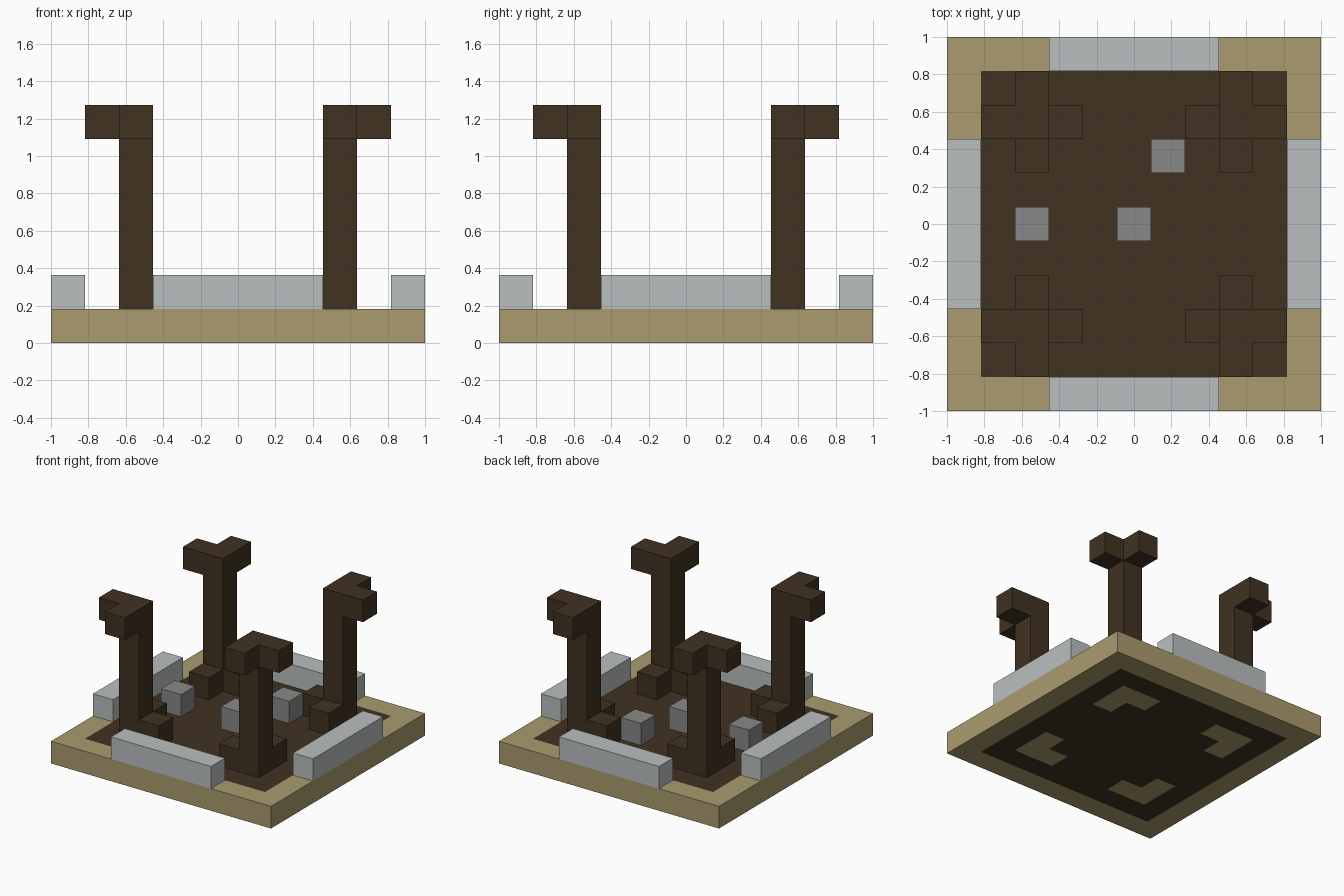
import bpy, bmesh
from mathutils import Vector, Matrix

if "Cube" in bpy.data.objects:
    bpy.data.objects.remove(bpy.data.objects["Cube"], do_unlink=True)

N = 11          # blocks along each side
U = 2 / N       # size of one block


def material(name, srgb):
    colour = [((c / 255 + 0.055) / 1.055) ** 2.4 for c in srgb] + [1.0]
    mat = bpy.data.materials.new(name)
    mat.use_nodes = True
    mat.diffuse_color = colour
    mat.node_tree.nodes["Principled BSDF"].inputs["Base Color"].default_value = colour
    return mat


SAND = material("sand", (170, 156, 110))
WOOD = material("dark wood", (64, 50, 33))
STONE = material("grey stone", (136, 136, 136))
PALE = material("pale stone", (186, 191, 191))


def finish(name, bm, *mats):
    bmesh.ops.recalc_face_normals(bm, faces=bm.faces)
    mesh = bpy.data.meshes.new(name)
    bm.to_mesh(mesh)
    bm.free()
    for mat in mats:
        mesh.materials.append(mat)
    obj = bpy.data.objects.new(name, mesh)
    bpy.context.collection.objects.link(obj)
    return obj


def box(bm, centre, size):
    """Add a box measured in blocks; z is the height of its bottom."""
    x, y, z = centre
    place = Matrix.Translation(Vector((x, y, z + size[2] / 2)) * U)
    bmesh.ops.create_cube(bm, size=U, matrix=place @ Matrix.Diagonal((*size, 1)))


def push(bm, faces, offset):
    """Extrude each face on its own and move it by an offset in blocks."""
    for f in bmesh.ops.extrude_discrete_faces(bm, faces=faces)["faces"]:
        bmesh.ops.translate(bm, verts=f.verts, vec=Vector(offset) * U)


def find_face(bm, direction, centre):
    target = (Vector(centre) + Vector(direction) / 2) * U
    return min(bm.faces, key=lambda f: (f.calc_center_median() - target).length)


# Base: square slab with a dark floor, left sandy beneath the post feet
def is_floor(x, y):
    i, j = round(abs(x) / U), round(abs(y) / U)
    under_post = (i, j) in {(3, 3), (2, 3), (3, 2)}
    return max(i, j) <= 4 and not under_post


bm = bmesh.new()
bmesh.ops.create_grid(bm, x_segments=N, y_segments=N, size=1)
raised = bmesh.ops.extrude_face_region(bm, geom=bm.faces[:], use_keep_orig=True)["geom"]
bmesh.ops.translate(bm, vec=(0, 0, U),
                    verts=[g for g in raised if isinstance(g, bmesh.types.BMVert)])
bm.normal_update()
for face in bm.faces:
    c = face.calc_center_median()
    if abs(face.normal.z) > 0.5 and is_floor(c.x, c.y):
        face.material_index = 1
finish("base", bm, SAND, WOOD)

# Low walls in the middle of each side
for name, x, y in (("front", 0, -5), ("back", 0, 5), ("left", 5, 0), ("right", -5, 0)):
    bm = bmesh.new()
    box(bm, (x, y, 1), (1, 5, 1) if x else (5, 1, 1))
    finish(name + "_wall", bm, PALE)

# Corner posts: feet reach inward, tops branch outward
for sx, side in ((1, "left"), (-1, "right")):
    for sy, end in ((-1, "front"), (1, "back")):
        bm = bmesh.new()
        x, y = 3 * sx, 3 * sy
        box(bm, (x, y, 1), (1, 1, 1))
        for height, top in ((4, 2), (1, 6)):
            push(bm, [find_face(bm, (0, 0, 1), (x, y, top - 0.5))], (0, 0, height))
        for z, way in ((1.5, -1), (6.5, 1)):
            for step in ((sx * way, 0, 0), (0, sy * way, 0)):
                push(bm, [find_face(bm, step, (x, y, z))], step)
        finish(f"{end}_{side}_post", bm, WOOD)

# Loose stones on the floor
for name, x, y in (("middle", 0, 0), ("back", 1, 2), ("right", -3, 0)):
    bm = bmesh.new()
    box(bm, (x, y, 1), (1, 1, 1))
    finish(name + "_stone", bm, STONE)
